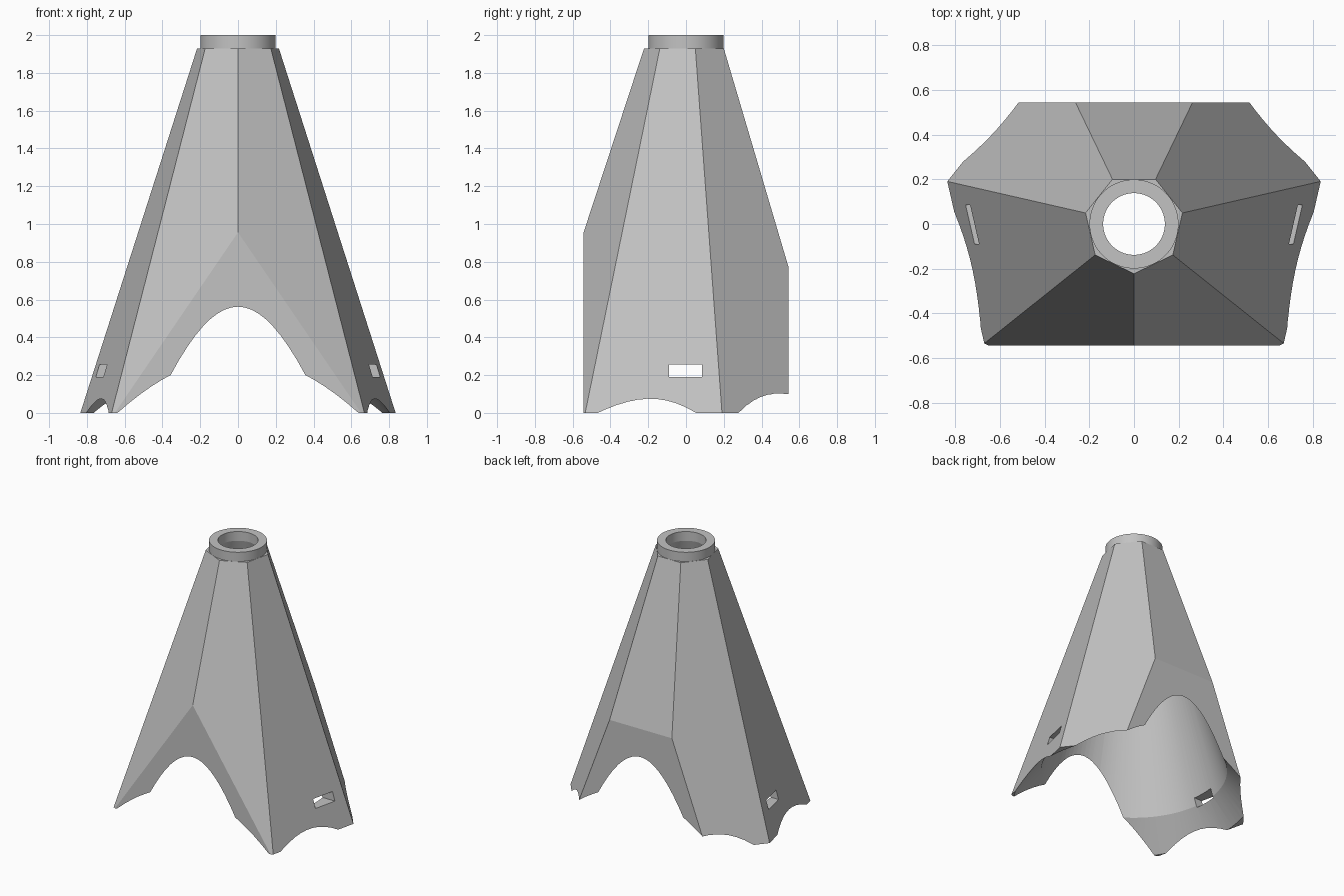
import bpy, bmesh, math

cube = bpy.data.objects.get("Cube")
if cube:
    bpy.data.objects.remove(cube, do_unlink=True)

SHOULDER, TOP = 1.93, 2.0      # heights of the tapered body and the collar
HALF_DEPTH = 0.542             # flat front and back cuts
BORE_TOP, BORE_LOW = 0.138, 0.649

grey = bpy.data.materials.new("plain grey")
grey.use_nodes = True
colour = (0.54, 0.54, 0.54, 1)
grey.diffuse_color = colour
grey.node_tree.nodes["Principled BSDF"].inputs["Base Color"].default_value = colour


def loft(rings, sides):
    """Closed solid through elliptical rings given as (z, x radius, y radius)."""
    bm = bmesh.new()
    loops = []
    for z, rx, ry in rings:
        angles = [2 * math.pi * i / sides - math.pi / 2 for i in range(sides)]
        loops.append([bm.verts.new((rx * math.cos(a), ry * math.sin(a), z)) for a in angles])
    for low, high in zip(loops, loops[1:]):
        for i in range(sides):
            j = (i + 1) % sides
            bm.faces.new((low[i], low[j], high[j], high[i]))
    bm.faces.new(loops[0][::-1])
    bm.faces.new(loops[-1])
    return bm


def make_object(name, bm):
    bmesh.ops.recalc_face_normals(bm, faces=bm.faces[:])
    mesh = bpy.data.meshes.new(name)
    bm.to_mesh(mesh)
    bm.free()
    mesh.materials.append(grey)
    obj = bpy.data.objects.new(name, mesh)
    bpy.context.collection.objects.link(obj)
    return obj


def combine(target, tool, operation):
    mod = target.modifiers.new(operation.lower(), "BOOLEAN")
    mod.operation, mod.object, mod.solver = operation, tool, "EXACT"
    bpy.context.view_layer.objects.active = target
    bpy.ops.object.modifier_apply(modifier=mod.name)
    bpy.data.objects.remove(tool, do_unlink=True)


# Seven-sided tapered body, sliced flat at the front and back
bm = loft([(0, 0.856, 0.856), (SHOULDER, 0.222, 0.222)], 7)
for side in (-1, 1):
    cut = bmesh.ops.bisect_plane(bm, geom=bm.verts[:] + bm.edges[:] + bm.faces[:],
                                 plane_co=(0, side * HALF_DEPTH, 0),
                                 plane_no=(0, side, 0), clear_outer=True)
    edges = [e for e in cut["geom_cut"] if isinstance(e, bmesh.types.BMEdge)]
    bmesh.ops.holes_fill(bm, edges=edges)
body = make_object("tapered_body", bm)

# Round collar at the top
collar = make_object("collar", loft([(1.86, 0.199, 0.199), (TOP, 0.199, 0.199)], 96))
combine(body, collar, "UNION")

# Conical bore with an oval flare at the bottom, which opens the arches
bm = loft([(-0.05, 0.844, 0.95), (0.2, BORE_LOW, BORE_LOW),
           (SHOULDER, BORE_TOP, BORE_TOP), (TOP + 0.1, BORE_TOP, BORE_TOP)], 96)
bmesh.ops.triangulate(bm, faces=[f for f in bm.faces if len(f.verts) == 4])
combine(body, make_object("bore_cutter", bm), "DIFFERENCE")

# Rectangular slot through both side walls
bm = bmesh.new()
bmesh.ops.create_cube(bm, size=1)
bmesh.ops.scale(bm, vec=(2, 0.175, 0.067), verts=bm.verts)
bmesh.ops.translate(bm, vec=(0, -0.002, 0.224), verts=bm.verts)
combine(body, make_object("slot_cutter", bm), "DIFFERENCE")

# Smooth the round surfaces only
bpy.ops.object.select_all(action="DESELECT")
body.select_set(True)
bpy.context.view_layer.objects.active = body
bpy.ops.object.shade_smooth_by_angle(angle=math.radians(10))
